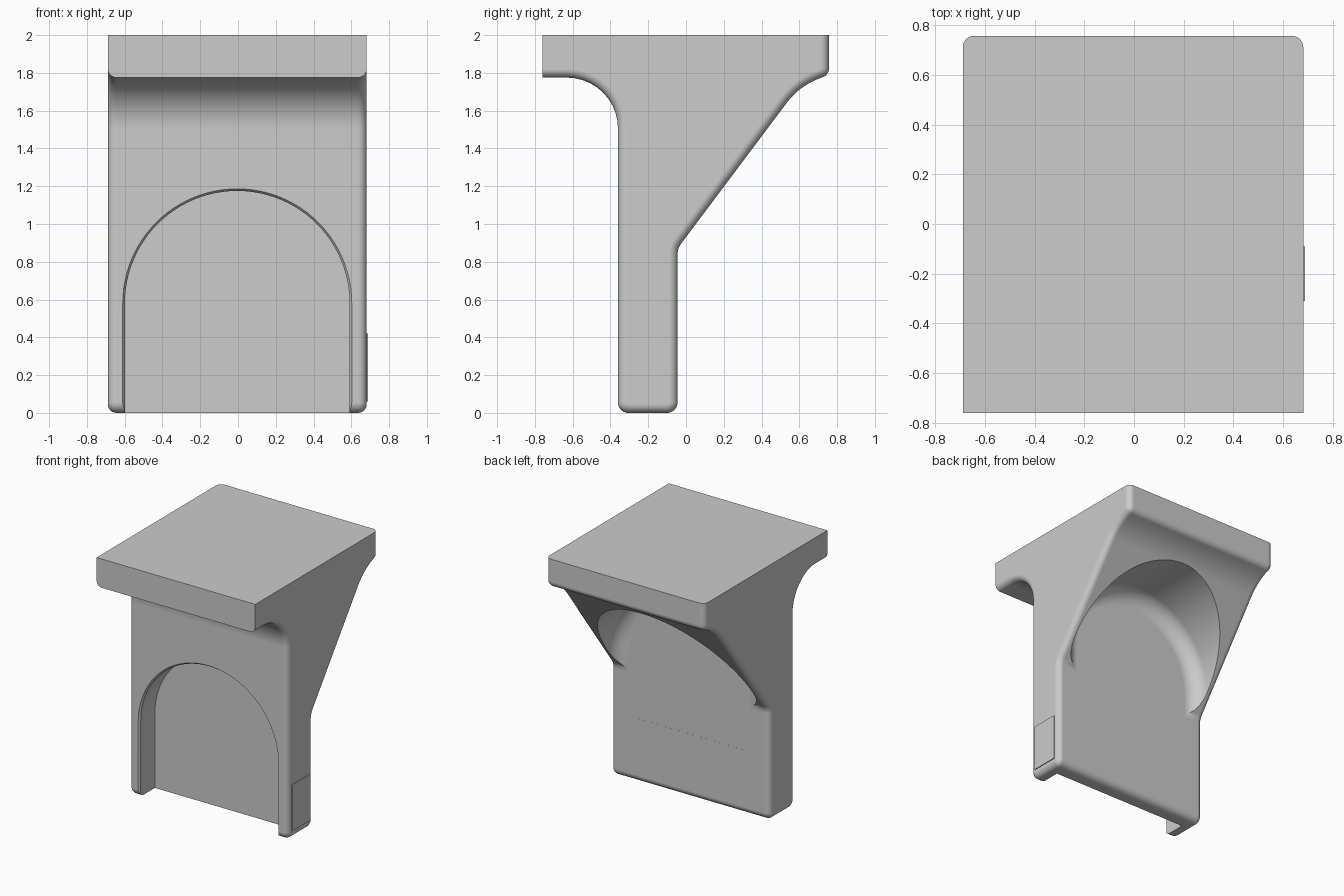
import bpy, bmesh, math
from mathutils import Vector

if "Cube" in bpy.data.objects:
    bpy.data.objects.remove(bpy.data.objects["Cube"])

CENTRE_X = -0.004
HALF_W = 0.685

grey = bpy.data.materials.new("plain_grey")
grey.use_nodes = True
colour = (0.604, 0.604, 0.604, 1)
grey.diffuse_color = colour
grey.node_tree.nodes["Principled BSDF"].inputs["Base Color"].default_value = colour


def make_object(name, bm):
    bmesh.ops.recalc_face_normals(bm, faces=bm.faces)
    mesh = bpy.data.meshes.new(name)
    bm.to_mesh(mesh)
    bm.free()
    mesh.materials.append(grey)
    obj = bpy.data.objects.new(name, mesh)
    bpy.context.collection.objects.link(obj)
    return obj


def loft(rings):
    """Closed solid through rings of equal point count."""
    bm = bmesh.new()
    loops = [[bm.verts.new(p) for p in ring] for ring in rings]
    for lo, hi in zip(loops, loops[1:]):
        for i in range(len(lo)):
            bm.faces.new((lo[i - 1], lo[i], hi[i], hi[i - 1]))
    bm.faces.new(loops[0])
    bm.faces.new(loops[-1])
    bmesh.ops.recalc_face_normals(bm, faces=bm.faces)
    return bm


def fillet(corners, steps=10):
    """Round each (y, z, radius) corner of a closed outline."""
    out = []
    for i, (y, z, r) in enumerate(corners):
        p = Vector((y, z))
        if r == 0:
            out.append(p)
            continue
        a = (Vector(corners[i - 1][:2]) - p).normalized()
        b = (Vector(corners[(i + 1) % len(corners)][:2]) - p).normalized()
        half = a.angle(b) / 2
        centre = p + (a + b).normalized() * r / math.sin(half)
        start = (p + a * r / math.tan(half) - centre).normalized()
        end = (p + b * r / math.tan(half) - centre).normalized()
        for k in range(steps + 1):
            out.append(centre + start.slerp(end, k / steps).normalized() * r)
    return out


def arch_ring(y, r, centre_z, bottom, steps=48):
    """Upright arch outline at depth y."""
    arc = [math.pi * k / steps for k in range(steps + 1)]
    pts = [(r * math.cos(t), centre_z + r * math.sin(t)) for t in arc]
    pts += [(-r, bottom), (r, bottom)]
    return [(CENTRE_X + x, y, z) for x, z in pts]


# Bracket body: side outline (y, z, corner radius) swept across the width
outline = fillet([
    (-0.76, 2, 0), (-0.76, 1.775, 0), (-0.36, 1.775, 0.27),
    (-0.36, 0, 0.055), (-0.045, 0, 0.055), (-0.045, 0.87, 0.1),
    (0.60, 1.73, 0.38), (0.757, 1.79, 0.05), (0.757, 2, 0)])
bm = loft([[(CENTRE_X + side * HALF_W, p.x, p.y) for p in outline] for side in (-1, 1)])


# Round the side edges, leaving the top and the front of the ledge crisp
def is_soft(edge):
    a, b = (v.co for v in edge.verts)
    on_top = min(a.z, b.z) > 1.99
    on_front = max(a.y, b.y) < -0.75
    return abs(a.x - b.x) < 0.001 and not on_top and not on_front


bmesh.ops.bevel(bm, geom=[e for e in bm.edges if is_soft(e)], offset=0.045,
                segments=6, profile=0.5, affect='EDGES', clamp_overlap=False)
body = make_object("bracket_body", bm)

# Front arched recess, with a slightly eased rim
front_rings = [(-0.5, 0.607), (-0.361, 0.607), (-0.345, 0.595), (-0.17, 0.595)]
front_cut = make_object("front_recess_cutter",
                        loft([arch_ring(y, r, 0.58, -0.2) for y, r in front_rings]))

# Rear arched hollow, blended into the back wall by a fillet
R, F, WALL = 0.63, 0.12, -0.0455
rear_rings = [(WALL + F * (1 - math.cos(t)), R - F * (1 - math.sin(t)))
              for t in [math.pi / 2 * k / 10 for k in range(11)]] + [(1, R)]
rear_cut = make_object("rear_hollow_cutter",
                       loft([arch_ring(y, r, 1.04, 0.5) for y, r in rear_rings]))

bpy.context.view_layer.objects.active = body
for cutter in (front_cut, rear_cut):
    cutter.hide_render = True
    mod = body.modifiers.new("cut", 'BOOLEAN')
    mod.operation = 'DIFFERENCE'
    mod.solver = 'EXACT'
    mod.object = cutter
    bpy.ops.object.modifier_apply(modifier=mod.name)
    bpy.data.objects.remove(cutter)

bpy.ops.object.select_all(action='DESELECT')
body.select_set(True)
bpy.ops.object.shade_smooth_by_angle(angle=math.radians(32))
weighted = body.modifiers.new("even_shading", 'WEIGHTED_NORMAL')
weighted.keep_sharp = True

# Thin raised pad low on the left side
bm = bmesh.new()
bmesh.ops.create_cube(bm, size=1)
bmesh.ops.scale(bm, vec=(0.009, 0.22, 0.36), verts=bm.verts)
bmesh.ops.translate(bm, vec=(CENTRE_X + HALF_W + 0.002, -0.2, 0.24), verts=bm.verts)
make_object("side_pad", bm)
